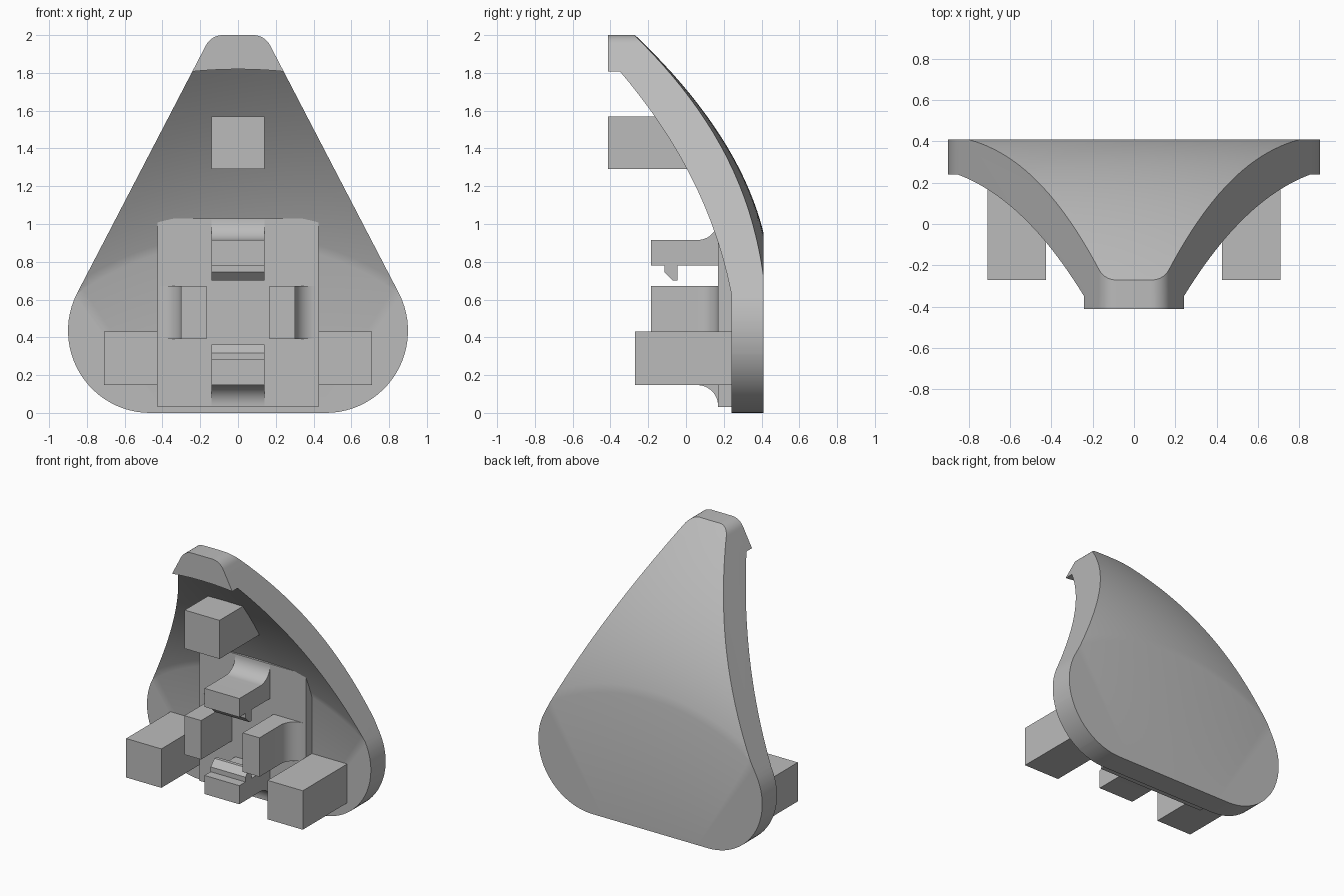
import bpy, bmesh
from math import sin, cos, pi, atan2, radians

if "Cube" in bpy.data.objects:
    bpy.data.objects.remove(bpy.data.objects["Cube"], do_unlink=True)

grey = bpy.data.materials.new("plain grey")
grey.use_nodes = True
grey.diffuse_color = (0.5, 0.5, 0.5, 1)
grey.node_tree.nodes["Principled BSDF"].inputs["Base Color"].default_value = (0.5, 0.5, 0.5, 1)


def finish(name, bm):
    bmesh.ops.recalc_face_normals(bm, faces=bm.faces[:])
    mesh = bpy.data.meshes.new(name)
    bm.to_mesh(mesh)
    bm.free()
    mesh.materials.append(grey)
    ob = bpy.data.objects.new(name, mesh)
    bpy.context.collection.objects.link(ob)
    return ob


def loft(name, rings, closed=False):
    """Skin a list of point rings; cap the ends, or join last to first."""
    bm = bmesh.new()
    vs = [[bm.verts.new(p) for p in ring] for ring in rings]
    n = len(vs[0])
    for a, b in zip(vs, vs[1:] + vs[:1] if closed else vs[1:]):
        for i in range(n):
            bm.faces.new((a[i], a[(i + 1) % n], b[(i + 1) % n], b[i]))
    if not closed:
        bm.faces.new(vs[0])
        bm.faces.new(vs[-1])
    return finish(name, bm)


def box(name, x0, x1, y0, y1, z0, z1):
    return loft(name, [[(x0, y, z0), (x1, y, z0), (x1, y, z1), (x0, y, z1)] for y in (y0, y1)])


def smooth(ob):
    bpy.ops.object.select_all(action='DESELECT')
    ob.select_set(True)
    bpy.context.view_layer.objects.active = ob
    bpy.ops.object.shade_smooth_by_angle(angle=radians(30))


def arc(cx, cy, r, a0, a1, n):
    return [(cx + r * cos(a0 + (a1 - a0) * i / n), cy + r * sin(a0 + (a1 - a0) * i / n))
            for i in range(n + 1)]


# Curved plate: a bowl section turned about a low axis, trimmed to the rounded triangle
AXIS_Z = -0.57
outer = [(1.525 + t, 0.41 - 0.248 * t - 0.385 * t * t) for t in (1.125 * i / 20 for i in range(21))]
inner = [(1.473 + t, 0.24 - 0.386 * t - 0.28 * t * t) for t in (0.917 * i / 20 for i in range(21))]
section = [(0.3, 0.41)] + outer + [(2.65, -0.412), (2.39, -0.412)] + inner[::-1] + [(0.3, 0.24)]
SEG = 160
plate = loft("curved_plate", [[(r * cos(2 * pi * k / SEG), y, AXIS_Z + r * sin(2 * pi * k / SEG))
                               for r, y in section] for k in range(SEG)], closed=True)

tilt = atan2(0.457, 0.89)
half = arc(0.465, 0.435, 0.435, -pi / 2, tilt, 24) + arc(0.081, 1.9, 0.1, tilt, pi / 2, 10)
outline = half + [(-x, z) for x, z in reversed(half)]
trim = loft("outline_cutter", [[(x, y, z) for x, z in outline] for y in (-1, 1)])
trim.hide_render = True
trim.hide_viewport = True

mod = plate.modifiers.new("trim", 'BOOLEAN')
mod.operation = 'INTERSECT'
mod.solver = 'EXACT'
mod.object = trim
bpy.context.view_layer.update()
trimmed = bpy.data.meshes.new_from_object(
    plate.evaluated_get(bpy.context.evaluated_depsgraph_get()))
plate.modifiers.clear()
plate.data = trimmed
bpy.data.objects.remove(trim, do_unlink=True)
smooth(plate)

# Raised mounting panel and square posts
box("mounting_panel", -0.427, 0.427, 0.17, 0.3, 0.03, 1.03)
box("upper_post", -0.14, 0.14, -0.412, 0.075, 1.29, 1.57)
box("left_post", 0.427, 0.71, -0.27, 0.3, 0.147, 0.43)
box("right_post", -0.71, -0.427, -0.27, 0.3, 0.147, 0.43)


# Clips: the profile is (y, distance outward), with a filleted root on the outside
def clip_profile(start, hook):
    top = start + 0.135
    pts = [(-0.185, start), (-0.185, top)]
    pts += arc(0.06, top + 0.11, 0.11, -pi / 2, 0, 12)
    pts += [(0.2, top + 0.11), (0.2, start)]
    if hook:
        pts += [(-0.045, start), (-0.045, start - 0.08), (-0.07, start - 0.08), (-0.115, start - 0.035),
                (-0.115, start)]
    return pts


CLIP_Z = 0.531
for name, s in (("top_clip", 1), ("bottom_clip", -1)):
    smooth(loft(name, [[(x, y, CLIP_Z + s * d) for y, d in clip_profile(0.249, True)]
                       for x in (-0.14, 0.14)]))
for name, s in (("left_clip", 1), ("right_clip", -1)):
    smooth(loft(name, [[(s * d, y, z) for y, d in clip_profile(0.167, False)]
                       for z in (0.39, 0.673)]))
